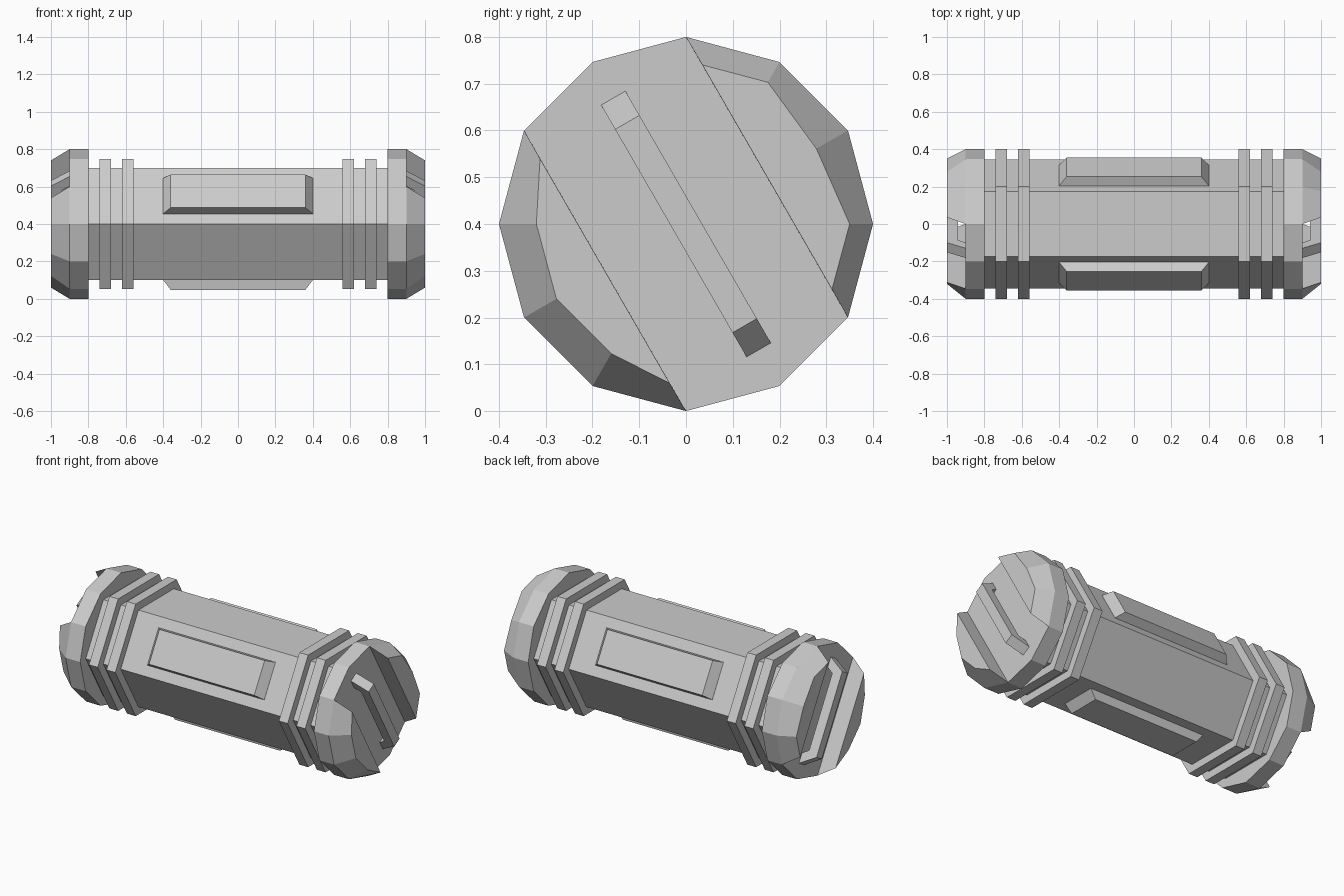
import bpy, bmesh
from math import sin, cos, pi, radians
from mathutils import Vector

if "Cube" in bpy.data.objects:
    bpy.data.objects.remove(bpy.data.objects["Cube"])

CZ = 0.4  # height of the long axis


def loft(name, sections):
    """Closed solid through matching point loops."""
    bm = bmesh.new()
    loops = [[bm.verts.new(p) for p in s] for s in sections]
    n = len(loops[0])
    for a, b in zip(loops, loops[1:]):
        for i in range(n):
            j = (i + 1) % n
            bm.faces.new((a[i], a[j], b[j], b[i]))
    bm.faces.new(loops[0])
    bm.faces.new(loops[-1])
    bmesh.ops.recalc_face_normals(bm, faces=bm.faces)
    me = bpy.data.meshes.new(name)
    bm.to_mesh(me)
    bm.free()
    ob = bpy.data.objects.new(name, me)
    bpy.context.collection.objects.link(ob)
    return ob


def polar(x, r, deg):
    return (x, r * cos(radians(deg)), CZ + r * sin(radians(deg)))


def prism(name, sides, r, x0, x1):
    return loft(name, [[polar(x, r, 360 * i / sides) for i in range(sides)]
                       for x in (x0, x1)])


# hexagonal main body
prism("body", 6, 0.346, -0.8, 0.8)

# three bevelled panels on alternate faces
for name, deg in (("front", 150), ("back", 30), ("bottom", 270)):
    n = Vector((0, cos(radians(deg)), sin(radians(deg))))
    t = Vector((0, -n.z, n.y))
    mid = Vector((0, 0, CZ)) + n * 0.3

    def rect(hx, hw, h):
        return [mid + n * h + Vector((sx * hx, 0, 0)) + t * (sw * hw)
                for sx, sw in ((-1, -1), (1, -1), (1, 1), (-1, 1))]
    loft(name + "_panel", [rect(0.4, 0.11, -0.01), rect(0.4, 0.11, 0),
                           rect(0.36, 0.102, 0.052)])

# raised end segments: angles at the base, (radius, angle) at the outer face
SEGMENTS = {
    "upper": ((90, 60, 30, 0, -30),
              ((0.342, 84.1), (0.35, 60), (0.322, 30), (0.35, 0), (0.342, -24.1))),
    "lower": ((150, 180, 210, 240, 270),
              ((0.342, 155.9), (0.32, 180), (0.32, 210), (0.32, 240), (0.342, 264.1))),
}
# handle side profile: distance along the bar, x position
HANDLE = [(-0.311, 0.9), (-0.251, 1.0), (0.251, 1.0), (0.311, 0.9),
          (0.25, 0.9), (0.226, 0.94), (-0.226, 0.94), (-0.25, 0.9)]
along = Vector((0, -0.5, 0.866))
across = Vector((0, 0.866, 0.5))

for side, s in (("left", -1), ("right", 1)):
    # grip rings
    for k, x in enumerate((0.56, 0.68)):
        prism(f"{side}_ring_{k + 1}", 6, 0.4, s * x, s * (x + 0.06))
    # twelve-sided end cap
    prism(side + "_end_cap", 12, 0.4, s * 0.8, s * 0.9)
    for name, (base, outer) in SEGMENTS.items():
        loft(f"{side}_{name}_end_segment",
             [[polar(s * 0.9, 0.4, a) for a in base],
              [polar(s * 1.0, r, a) for r, a in outer]])
    # diagonal handle in the channel
    loft(side + "_handle",
         [[Vector((s * x, 0, CZ)) + along * d + across * w for d, x in HANDLE]
          for w in (-0.03, 0.03)])
